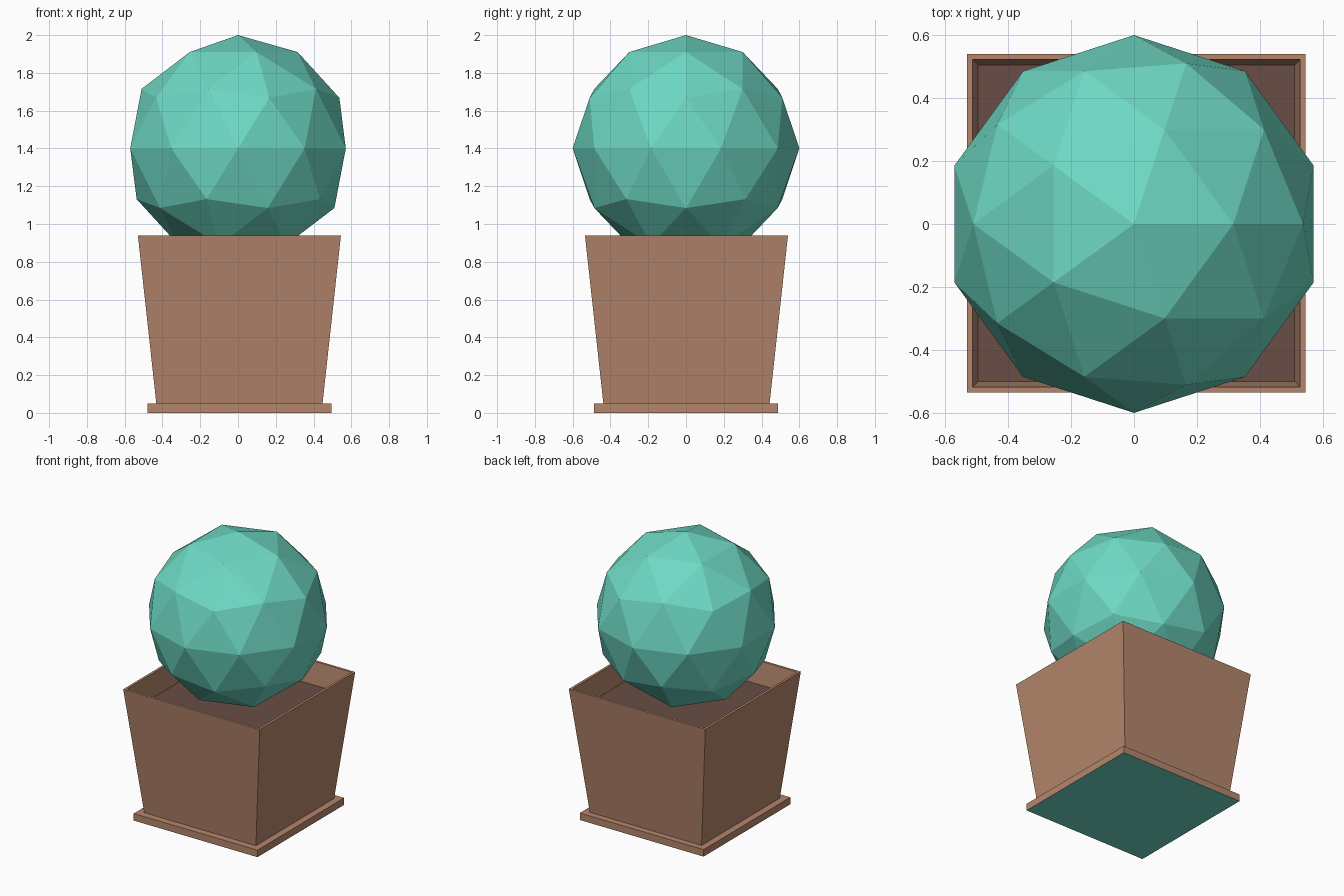
import bpy, bmesh

if "Cube" in bpy.data.objects:
    bpy.data.objects.remove(bpy.data.objects["Cube"])


def material(name, rgb):
    m = bpy.data.materials.new(name)
    m.diffuse_color = (*rgb, 1)
    m.use_nodes = True
    m.node_tree.nodes["Principled BSDF"].inputs["Base Color"].default_value = m.diffuse_color
    return m


clay = material("clay", (0.46, 0.24, 0.15))
earth = material("earth", (0.14, 0.075, 0.06))
leaf = material("leaf", (0.155, 0.69, 0.55))

CX = 0.0075  # the pot sits slightly off the bush axis


def square_loft(name, rings, mats, cy, cap_mats):
    """Loft square rings (half width, z) and cap the first and last."""
    bm = bmesh.new()
    loops = [[bm.verts.new((CX + sx * h, cy + sy * h, z))
              for sx, sy in ((-1, -1), (1, -1), (1, 1), (-1, 1))]
             for h, z in rings]
    for a, b in zip(loops, loops[1:]):
        for i in range(4):
            j = (i + 1) % 4
            bm.faces.new((a[i], a[j], b[j], b[i]))
    bm.faces.new(loops[0][::-1]).material_index = cap_mats[0]
    bm.faces.new(loops[-1]).material_index = cap_mats[1]
    me = bpy.data.meshes.new(name)
    bm.to_mesh(me)
    bm.free()
    for m in mats:
        me.materials.append(m)
    ob = bpy.data.objects.new(name, me)
    bpy.context.collection.objects.link(ob)
    return ob


# Base slab with a green underside
square_loft("base_slab", [(0.4875, 0), (0.4875, 0.05)], [clay, leaf], 0, (1, 0))

# Tapered pot with thin rim, inner walls and soil surface
square_loft("pot", [(0.44, 0.05), (0.5375, 0.94), (0.52, 0.94), (0.5025, 0.78)],
            [clay, earth], 0.0025, (0, 1))

# Faceted round bush
bpy.ops.mesh.primitive_ico_sphere_add(subdivisions=2, radius=0.6, location=(0, 0, 1.4))
bush = bpy.context.object
bush.name = "bush"
bush.data.materials.append(leaf)
